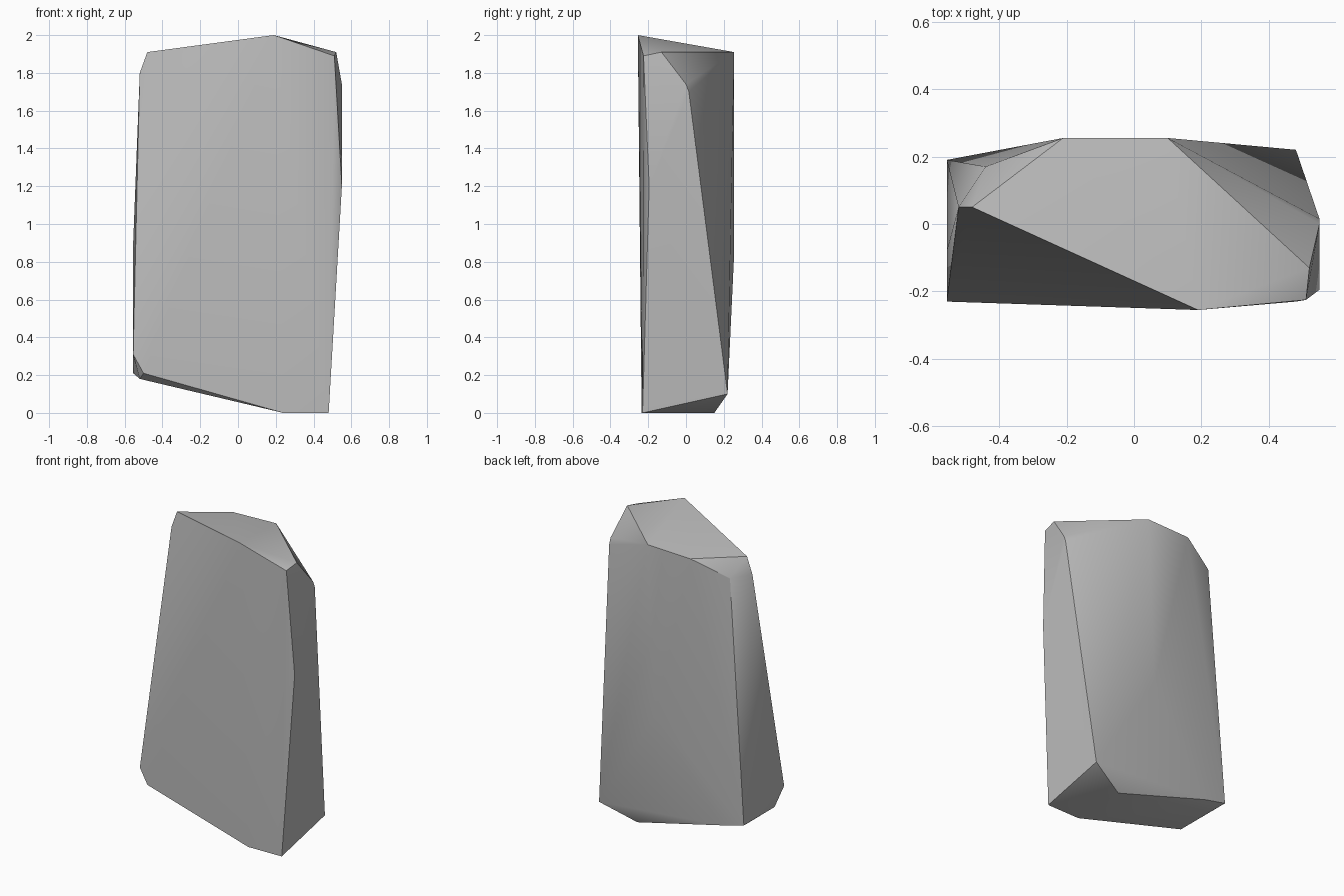
import bpy
import bmesh
import math

default_cube = bpy.data.objects.get("Cube")
if default_cube is not None:
    bpy.data.objects.remove(default_cube, do_unlink=True)


def make_material(name, color):
    material = bpy.data.materials.new(name)
    material.use_nodes = True
    material.diffuse_color = color
    shader = material.node_tree.nodes["Principled BSDF"]
    shader.inputs["Base Color"].default_value = color
    shader.inputs["Roughness"].default_value = 0.8
    return material


def make_hull(name, corners, material):
    """Wrap a convex faceted stone around a few corner points."""
    bm = bmesh.new()
    for corner in corners:
        bm.verts.new(corner)
    hull = bmesh.ops.convex_hull(bm, input=bm.verts[:])
    unused = {v for v in hull["geom_interior"] + hull["geom_unused"]
              if isinstance(v, bmesh.types.BMVert)}
    bmesh.ops.delete(bm, geom=list(unused), context="VERTS")
    bmesh.ops.recalc_face_normals(bm, faces=bm.faces[:])
    mesh = bpy.data.meshes.new(name)
    bm.to_mesh(mesh)
    bm.free()
    mesh.materials.append(material)
    stone = bpy.data.objects.new(name, mesh)
    bpy.context.collection.objects.link(stone)
    return stone


# Sloping top with its bevelled corners
crown = [
    (0.19, -0.255, 2.0), (0.52, -0.13, 1.91), (0.51, -0.225, 1.89),
    (0.1, 0.255, 1.91), (-0.21, 0.255, 1.9), (-0.48, 0.05, 1.91),
    (-0.52, 0.05, 1.8), (-0.44, 0.17, 1.8),
]

# Slight bulges along the sides and back
flanks = [
    (0.55, 0, 1.74), (0.55, 0.015, 1.7), (0.55, -0.195, 1.2),
    (-0.555, -0.08, 0.9), (0.05, 0.253, 0.8),
]

# Chipped, tilted underside
foot = [
    (0.48, -0.23, 0), (0.24, -0.235, 0), (0.25, 0.15, 0), (0.48, 0.22, 0.1),
    (-0.555, -0.23, 0.31), (-0.5, -0.23, 0.21), (-0.52, -0.18, 0.18),
    (-0.555, 0.19, 0.21), (-0.52, 0.11, 0.18), (-0.39, 0.2, 0.17),
]

grey = make_material("stone grey", (0.5, 0.5, 0.5, 1))
boulder = make_hull("standing_stone", crown + flanks + foot, grey)

# Soft shading across shallow facets, crisp edges at the chips
bpy.ops.object.select_all(action="DESELECT")
boulder.select_set(True)
bpy.context.view_layer.objects.active = boulder
bpy.ops.object.shade_smooth_by_angle(angle=math.radians(30))
